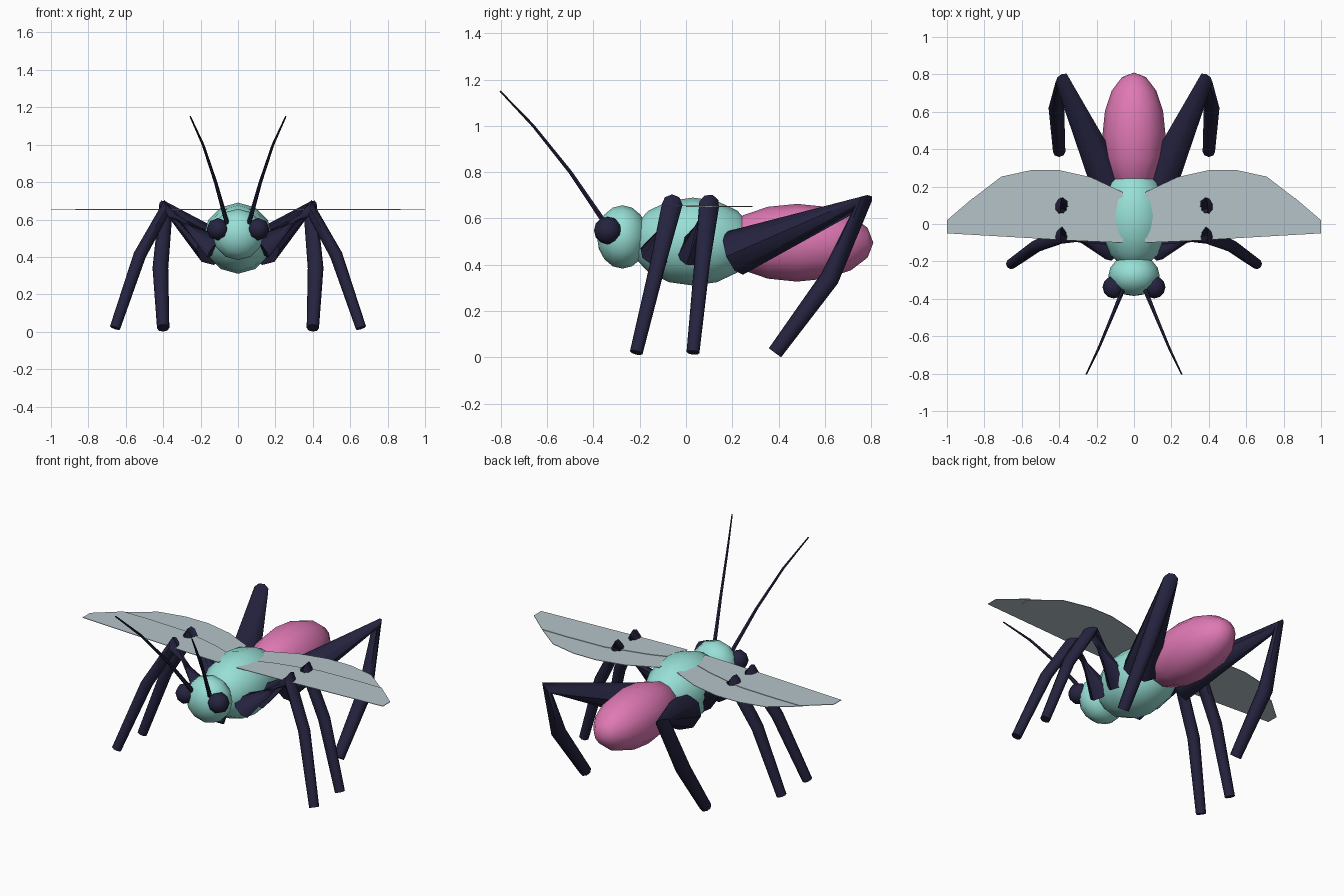
import bpy, bmesh, math
from mathutils import Vector, Matrix

if "Cube" in bpy.data.objects:
    bpy.data.objects.remove(bpy.data.objects["Cube"])


def material(name, rgb):
    m = bpy.data.materials.new(name)
    m.diffuse_color = (*rgb, 1)
    m.use_nodes = True
    m.node_tree.nodes["Principled BSDF"].inputs["Base Color"].default_value = m.diffuse_color
    return m


TEAL = material("teal", (0.31, 0.74, 0.67))
PINK = material("pink", (0.74, 0.19, 0.46))
NAVY = material("navy", (0.018, 0.017, 0.05))
WING = material("wing_grey", (0.46, 0.55, 0.58))


def finish(name, bm, mat, smooth=None):
    bmesh.ops.recalc_face_normals(bm, faces=bm.faces)
    me = bpy.data.meshes.new(name)
    bm.to_mesh(me)
    bm.free()
    me.materials.append(mat)
    ob = bpy.data.objects.new(name, me)
    bpy.context.collection.objects.link(ob)
    if smooth:
        bpy.context.view_layer.objects.active = ob
        ob.select_set(True)
        bpy.ops.object.shade_smooth_by_angle(angle=math.radians(smooth))
        ob.select_set(False)
    return ob


def ellipsoid(name, centre, size, mat, segments=12, rings=8):
    # Sphere with its poles along y
    bm = bmesh.new()
    m = (Matrix.Translation(centre) @ Matrix.Diagonal((*size, 1))
         @ Matrix.Rotation(math.pi / 2, 4, 'X'))
    bmesh.ops.create_uvsphere(bm, u_segments=segments, v_segments=rings, radius=1, matrix=m)
    return finish(name, bm, mat, 70)


def tube(name, points, radii, side, mat, sides=8):
    # Tapered tube along a path; rings face the mean direction at each joint
    pts = [Vector((x * side, y, z)) for x, y, z in points]
    bm = bmesh.new()
    rings = []
    for i, p in enumerate(pts):
        t = Vector()
        if i > 0:
            t += (p - pts[i - 1]).normalized()
        if i < len(pts) - 1:
            t += (pts[i + 1] - p).normalized()
        t.normalize()
        u = Vector((side, 0, 0))
        u = (u - t * u.dot(t)).normalized()
        v = t.cross(u) * side
        rings.append([bm.verts.new(p + radii[i] * (u * math.cos(a) + v * math.sin(a)))
                      for a in (2 * math.pi * k / sides for k in range(sides))])
    for r0, r1 in zip(rings, rings[1:]):
        for k in range(sides):
            n = (k + 1) % sides
            bm.faces.new((r0[k], r0[n], r1[n], r1[k]))
    bm.faces.new(rings[0])
    bm.faces.new(rings[-1])
    return finish(name, bm, mat, 50)


def wing(name, outline, z, side):
    # Thin plate from a flat outline
    bm = bmesh.new()
    f = bm.faces.new([bm.verts.new((x * side, y, z)) for x, y in outline])
    ext = bmesh.ops.extrude_face_region(bm, geom=[f])
    for v in ext["geom"]:
        if isinstance(v, bmesh.types.BMVert):
            v.co.z += 0.003
    return finish(name, bm, WING)


# Body
ellipsoid("thorax", (0, 0.03, 0.5), (0.185, 0.27, 0.19), TEAL)
ellipsoid("abdomen", (0, 0.48, 0.495), (0.168, 0.33, 0.168), PINK)
ellipsoid("head", (0, -0.275, 0.52), (0.137, 0.11, 0.137), TEAL)

FORE = [(0.06, -0.10), (0.3, -0.09), (0.65, -0.07), (1.0, -0.05), (1.0, 0.02),
        (0.86, 0.14), (0.7, 0.14), (0.45, 0.13), (0.2, 0.07), (0.06, 0.02)]
HIND = [(0.06, 0.0), (0.3, 0.0), (0.6, 0.03), (0.86, 0.08), (0.87, 0.13), (0.71, 0.253),
        (0.55, 0.288), (0.4, 0.288), (0.23, 0.25), (0.06, 0.17)]

for s, label in ((1, "right"), (-1, "left")):
    # Eyes and antennae
    ellipsoid(f"{label}_eye", (0.108 * s, -0.338, 0.548), (0.06, 0.06, 0.06), NAVY, 8, 6)
    tube(f"{label}_antenna",
         [(0.05, -0.33, 0.55), (0.12, -0.5, 0.8), (0.187, -0.66, 1.0), (0.255, -0.803, 1.15)],
         [0.013, 0.009, 0.007, 0.004], s, NAVY, 6)
    # Wings
    wing(f"{label}_fore_wing", FORE, 0.654, s)
    wing(f"{label}_hind_wing", HIND, 0.650, s)
    # Legs: hip, knee, shin bend, foot
    tube(f"{label}_front_leg",
         [(0.12, -0.13, 0.45), (0.385, -0.06, 0.66), (0.525, -0.12, 0.41), (0.658, -0.215, 0.02)],
         [0.07, 0.045, 0.034, 0.028], s, NAVY)
    tube(f"{label}_middle_leg",
         [(0.12, 0.02, 0.45), (0.385, 0.10, 0.66), (0.525, 0.07, 0.41), (0.658, 0.03, 0.02)],
         [0.07, 0.045, 0.034, 0.028], s, NAVY)
    tube(f"{label}_rear_leg",
         [(0.13, 0.21, 0.45), (0.385, 0.77, 0.67), (0.415, 0.62, 0.34), (0.40, 0.385, 0.02)],
         [0.10, 0.042, 0.042, 0.033], s, NAVY)
